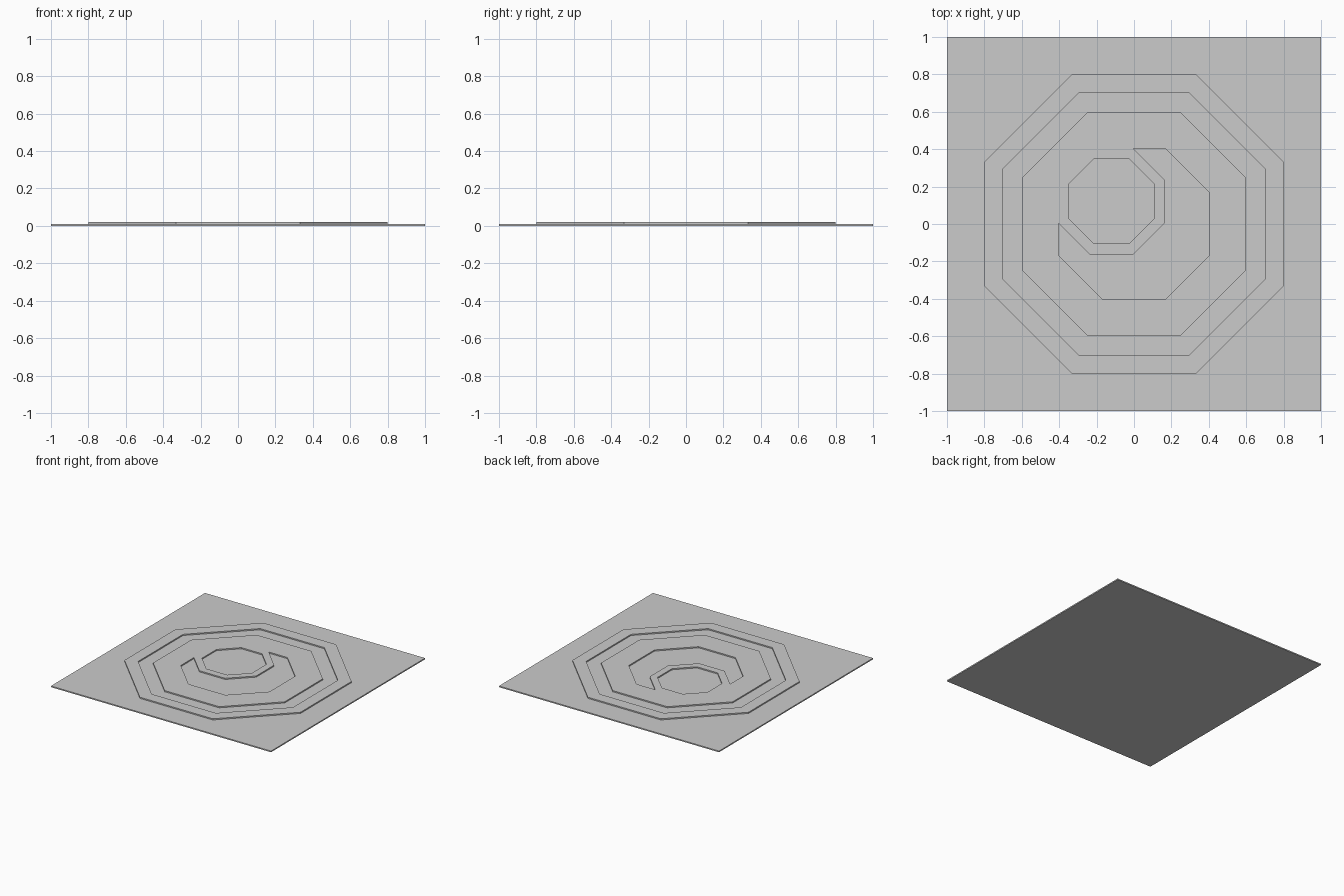
import bpy, bmesh
from math import cos, sin, pi

if "Cube" in bpy.data.objects:
    bpy.data.objects.remove(bpy.data.objects["Cube"])

BASE_H, TOP_H = 0.01, 0.02


def octagon(apothem, cx=0, cy=0):
    """Flat-sided octagon, first corner at 22.5 degrees."""
    r = apothem / cos(pi / 8)
    return [(cx + r * cos(pi / 8 + k * pi / 4), cy + r * sin(pi / 8 + k * pi / 4))
            for k in range(8)]


def plate(name, outlines, z0, z1):
    """Extruded flat plate; outlines after the first become holes."""
    cu = bpy.data.curves.new(name, 'CURVE')
    cu.dimensions = '2D'
    cu.fill_mode = 'BOTH'
    cu.extrude = (z1 - z0) / 2
    for pts in outlines:
        sp = cu.splines.new('POLY')
        sp.points.add(len(pts) - 1)
        for p, (x, y) in zip(sp.points, pts):
            p.co = (x, y, 0, 1)
        sp.use_cyclic_u = True
        sp.use_smooth = False
    ob = bpy.data.objects.new(name, cu)
    ob.location.z = (z0 + z1) / 2
    bpy.context.collection.objects.link(ob)
    bpy.ops.object.select_all(action='DESELECT')
    ob.select_set(True)
    bpy.context.view_layer.objects.active = ob
    bpy.ops.object.convert(target='MESH')
    # weld caps to walls
    me = bpy.context.object.data
    bm = bmesh.new()
    bm.from_mesh(me)
    bmesh.ops.remove_doubles(bm, verts=bm.verts, dist=1e-5)
    bmesh.ops.recalc_face_normals(bm, faces=bm.faces)
    for f in bm.faces:
        f.smooth = False
    bm.to_mesh(me)
    bm.free()


# Square base
plate("base_plate", [[(-1, -1), (1, -1), (1, 1), (-1, 1)]], 0, BASE_H)

# Raised outer octagonal ring
plate("outer_ring", [octagon(0.8), octagon(0.704)], BASE_H, TOP_H)

# Raised inner disc with a crescent recess and an octagonal recess
big, small = octagon(0.403), octagon(0.283, -0.12, 0.12)
crescent = [big[k] for k in (1, 0, 7, 6, 5, 4)] + [small[k] for k in (4, 5, 6, 7, 0, 1)]
plate("inner_disc", [octagon(0.598), crescent, octagon(0.227, -0.12, 0.122)], BASE_H, TOP_H)
